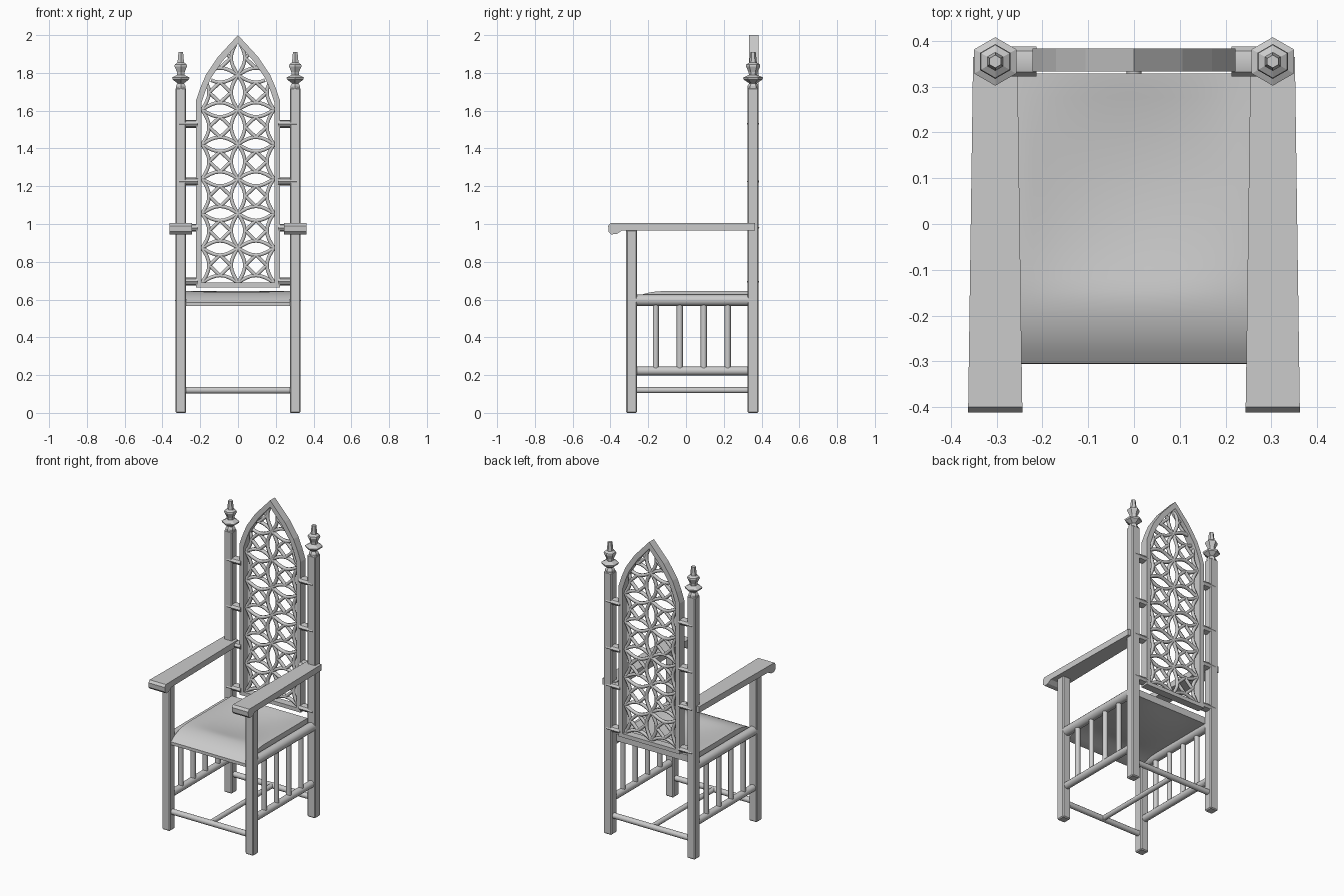
import bpy, bmesh, math
from mathutils import Vector

if "Cube" in bpy.data.objects:
    bpy.data.objects.remove(bpy.data.objects["Cube"])

mat = bpy.data.materials.new("pale grey")
mat.use_nodes = True
GREY = (0.6, 0.6, 0.6, 1)
mat.diffuse_color = GREY
mat.node_tree.nodes["Principled BSDF"].inputs["Base Color"].default_value = GREY

POST_X, BACK_Y, FRONT_Y = 0.303, 0.355, -0.288


def finish(name, bm, smooth=False, bevel=0):
    bmesh.ops.recalc_face_normals(bm, faces=bm.faces)
    me = bpy.data.meshes.new(name)
    bm.to_mesh(me)
    bm.free()
    me.materials.append(mat)
    ob = bpy.data.objects.new(name, me)
    bpy.context.collection.objects.link(ob)
    if bevel:
        mod = ob.modifiers.new("Bevel", "BEVEL")
        mod.width, mod.segments = bevel, 1
    if smooth:
        bpy.ops.object.select_all(action="DESELECT")
        ob.select_set(True)
        bpy.context.view_layer.objects.active = ob
        bpy.ops.object.shade_smooth_by_angle(angle=math.radians(40))
    return ob


def box(name, lo, hi, bevel=0):
    bm = bmesh.new()
    bmesh.ops.create_cube(bm, size=1)
    for v in bm.verts:
        v.co = [l + (c + 0.5) * (h - l) for c, l, h in zip(v.co, lo, hi)]
    return finish(name, bm, bevel=bevel)


def rod(name, a, b, r, sides=12, squash=1):
    """Round bar from a to b; squash flattens its height."""
    a, b = Vector(a), Vector(b)
    bm = bmesh.new()
    bmesh.ops.create_cone(bm, cap_ends=True, segments=sides, radius1=r, radius2=r,
                          depth=(b - a).length)
    turn = (b - a).to_track_quat("Z", "Y")
    for v in bm.verts:
        v.co = turn @ v.co
        v.co.z *= squash
        v.co += (a + b) / 2
    return finish(name, bm, smooth=True)


def prism(name, outline, place, a, b):
    """Extrude a 2D outline between depths a and b."""
    bm = bmesh.new()
    ends = [[bm.verts.new(place(p, d)) for p in outline] for d in (a, b)]
    n = len(outline)
    for ring in ends:
        bm.faces.new(ring)
    for i in range(n):
        j = (i + 1) % n
        bm.faces.new((ends[0][i], ends[0][j], ends[1][j], ends[1][i]))
    return finish(name, bm)


def finial(name, x):
    profile = [(0.03, 1.715), (0.03, 1.73), (0.02, 1.745), (0.05, 1.765), (0.053, 1.775),
               (0.022, 1.79), (0.024, 1.805), (0.038, 1.835), (0.036, 1.845),
               (0.02, 1.855), (0.014, 1.91)]
    bm = bmesh.new()
    rings = [[bm.verts.new((x + r * math.sin(k * math.pi / 3),
                            BACK_Y + r * math.cos(k * math.pi / 3), z)) for k in range(6)]
             for r, z in profile]
    for lo, hi in zip(rings, rings[1:]):
        for k in range(6):
            bm.faces.new((lo[k], lo[k - 1], hi[k - 1], hi[k]))
    bm.faces.new(rings[0])
    bm.faces.new(rings[-1])
    finish(name, bm)


# Posts, arms, side rails and spindles, once for each side
ARM = [(-0.40, 1.005), (0.365, 1.005), (0.365, 0.965), (-0.34, 0.965),
       (-0.365, 0.948), (-0.395, 0.945), (-0.41, 0.96), (-0.412, 0.99)]
for s, side in ((1, "left"), (-1, "right")):
    x = s * POST_X
    h = 0.029
    box(f"back_post_{side}", (x - h, BACK_Y - h, 0), (x + h, BACK_Y + h, 1.72), 0.006)
    box(f"front_leg_{side}", (x - h, FRONT_Y - h, 0), (x + h, FRONT_Y + h, 0.97), 0.006)
    finial(f"finial_{side}", x)

    def arm_point(p, d, x=x):
        return (x + d * (0.0535 - 0.014 * p[0]), p[0], p[1])
    prism(f"armrest_{side}", ARM, arm_point, -1, 1)

    for part, z, r in (("upper", 0.596, 0.03), ("lower", 0.222, 0.023)):
        rod(f"{part}_side_rail_{side}", (x, FRONT_Y, z), (x, BACK_Y, z), r)
    for i in range(4):
        y = -0.16 + i * 0.127
        rod(f"spindle_{side}_{i + 1}", (x, y, 0.222), (x, y, 0.596), 0.016)
    for i, z in enumerate((0.695, 0.98, 1.225, 1.53)):
        rod(f"bracket_{side}_{i + 1}", (s * 0.312, BACK_Y, z), (s * 0.213, BACK_Y, z),
            0.033, 8, 0.62)

# Stretchers
for name, y in (("front", FRONT_Y), ("back", BACK_Y)):
    rod(f"{name}_stretcher", (-POST_X, y, 0.12), (POST_X, y, 0.12), 0.018)
rod("middle_stretcher", (0, FRONT_Y, 0.12), (0, BACK_Y, 0.12), 0.016)


# Dished seat with a rolled front edge
def seat_height(x, y):
    roll = max(0, (-0.08 - y) / 0.225)
    dish = max(0, 1 - (x / 0.24) ** 2) * max(0, 1 - ((y - 0.08) / 0.24) ** 2)
    return 0.645 - 0.06 * roll ** 3 - 0.025 * dish


bm = bmesh.new()
bmesh.ops.create_grid(bm, x_segments=20, y_segments=24, size=1)
for v in bm.verts:
    v.co.x *= 0.275
    v.co.y = 0.012 + v.co.y * 0.317
    v.co.z = seat_height(v.co.x, v.co.y)
rim = bmesh.ops.extrude_face_region(bm, geom=bm.faces[:])
for v in rim["geom"]:
    if isinstance(v, bmesh.types.BMVert):
        v.co.z = max(0.565, v.co.z - 0.045)
finish("seat", bm, smooth=True)

# Pointed frame of the back panel
ARCH = [(0.222, 1.655), (0.2, 1.72), (0.17, 1.79), (0.106, 1.885)]
INNER = [(0.192, 1.645), (0.172, 1.705), (0.145, 1.77), (0.084, 1.86)]


def mirrored(points, base_x, base_z, tip):
    right = [(base_x, base_z)] + points
    return right + [(0, tip)] + [(-x, z) for x, z in reversed(right)]


outer = mirrored(ARCH, 0.222, 0.665, 2.0)
inner = mirrored(INNER, 0.192, 0.69, 1.955)
bm = bmesh.new()
loops = [[bm.verts.new((x, y, z)) for x, z in pts]
         for pts, y in ((outer, 0.333), (inner, 0.333), (inner, 0.383), (outer, 0.383))]
for a, b in zip(loops, loops[1:] + loops[:1]):
    for i in range(len(a)):
        j = (i + 1) % len(a)
        bm.faces.new((a[i], a[j], b[j], b[i]))
finish("back_frame", bm)


# Tracery of overlapping arcs and diamonds inside the frame
def inside(p):
    edge = [(0.192, 0.6)] + INNER + [(0, 1.955)]
    for (x0, z0), (x1, z1) in zip(edge, edge[1:]):
        if z0 <= p.y <= z1:
            return abs(p.x) <= x0 + (x1 - x0) * (p.y - z0) / (z1 - z0) + 0.012
    return False


W, H, ROWS, Z0 = 0.19, 0.183, 7, 0.69
paths = []


def arc(a, b, bulge):
    steps = 8
    side = Vector((a.y - b.y, b.x - a.x)) * bulge
    paths.append([a.lerp(b, t / steps) + side * math.sin(math.pi * t / steps)
                  for t in range(steps + 1)])


for row in range(ROWS):
    for col in (-1, 0):
        o = Vector((col * W, Z0 + row * H))
        c = [o, o + Vector((W, 0)), o + Vector((W, H)), o + Vector((0, H))]
        for i in range(4):
            arc(c[i], c[(i + 1) % 4], 0.2)
        mid = o + Vector((W, H)) / 2
        tips = [mid + Vector((W * dx, H * dz)) * 0.3
                for dx, dz in ((1, 0), (0, 1), (-1, 0), (0, -1))]
        for i in range(4):
            arc(tips[i], tips[(i + 1) % 4], 0)

curve = bpy.data.curves.new("back_tracery", "CURVE")
curve.dimensions = "3D"
curve.bevel_depth, curve.bevel_resolution = 0.011, 1
curve.use_fill_caps = True
for path in paths:
    kept = [p for p in path if inside(p)]
    if len(kept) < 2:
        continue
    spline = curve.splines.new("POLY")
    spline.points.add(len(kept) - 1)
    for point, p in zip(spline.points, kept):
        point.co = (p.x, 0.358, p.y, 1)
curve.materials.append(mat)
bpy.context.collection.objects.link(bpy.data.objects.new("back_tracery", curve))
